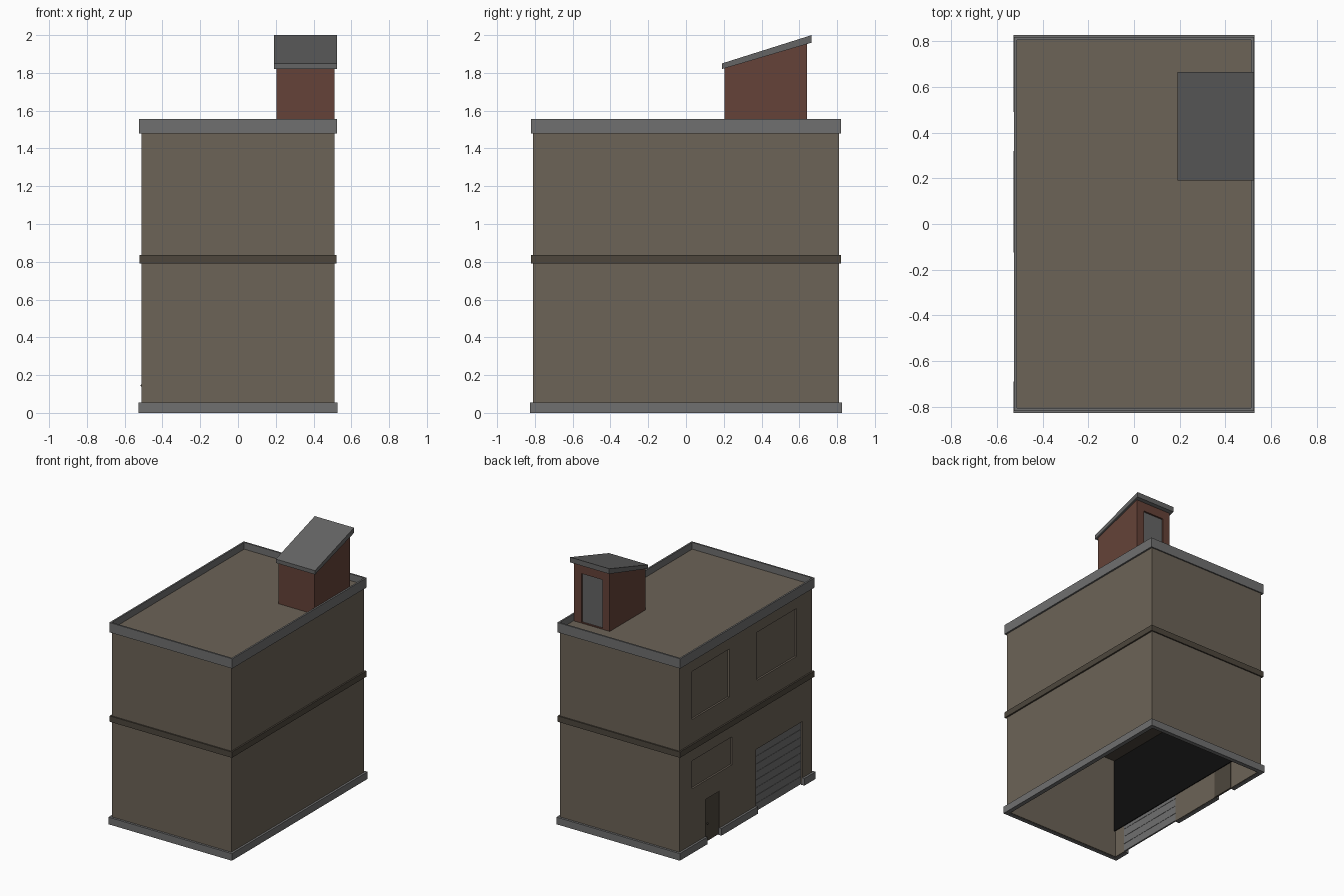
import bpy, bmesh

if "Cube" in bpy.data.objects:
    bpy.data.objects.remove(bpy.data.objects["Cube"])


def mat(name, r, g, b):
    m = bpy.data.materials.new(name)
    m.diffuse_color = (r, g, b, 1)
    m.use_nodes = True
    m.node_tree.nodes["Principled BSDF"].inputs["Base Color"].default_value = m.diffuse_color
    return m


PLASTER = mat("plaster", 0.15, 0.125, 0.095)
TRIM = mat("trim_brown", 0.075, 0.062, 0.046)
GREY = mat("concrete_grey", 0.16, 0.16, 0.16)
BRICK = mat("brick_red", 0.13, 0.055, 0.04)
STEEL = mat("roof_grey", 0.13, 0.13, 0.13)
BLACK = mat("dark_interior", 0.004, 0.004, 0.004)


def make(name, bm, material=None):
    bmesh.ops.recalc_face_normals(bm, faces=bm.faces)
    me = bpy.data.meshes.new(name)
    bm.to_mesh(me)
    bm.free()
    ob = bpy.data.objects.new(name, me)
    bpy.context.collection.objects.link(ob)
    if material:
        me.materials.append(material)
    return ob


def extrude_x(name, yz, x0, x1, material=None):
    """Prism: a profile in the YZ plane swept along x."""
    bm = bmesh.new()
    a = [bm.verts.new((x0, y, z)) for y, z in yz]
    b = [bm.verts.new((x1, y, z)) for y, z in yz]
    bm.faces.new(a)
    bm.faces.new(b)
    for i in range(len(yz)):
        j = (i + 1) % len(yz)
        bm.faces.new((a[i], a[j], b[j], b[i]))
    return make(name, bm, material)


def box(name, x, y, z, material=None):
    return extrude_x(name, [(y[0], z[0]), (y[1], z[0]), (y[1], z[1]), (y[0], z[1])],
                     x[0], x[1], material)


def ring(name, outer, inner, z, material):
    """Rectangular frame around the building, given half sizes."""
    bm = bmesh.new()
    loops = [[bm.verts.new((sx * h[0], sy * h[1], zz))
              for sx, sy in ((-1, -1), (1, -1), (1, 1), (-1, 1))]
             for h, zz in ((outer, z[0]), (outer, z[1]), (inner, z[1]), (inner, z[0]))]
    for k in range(4):
        p, q = loops[k], loops[(k + 1) % 4]
        for i in range(4):
            j = (i + 1) % 4
            bm.faces.new((p[i], p[j], q[j], q[i]))
    return make(name, bm, material)


def cut(ob, cutter):
    cutter.hide_render = True
    cutter.hide_viewport = True
    m = ob.modifiers.new("opening", 'BOOLEAN')
    m.operation = 'DIFFERENCE'
    m.solver = 'EXACT'
    m.object = cutter


# Main shell, plinth, floor band, roof and parapet
walls = ring("walls", (0.51, 0.81), (0.49, 0.79), (0.003, 1.49), PLASTER)
plinth = ring("plinth", (0.527, 0.827), (0.497, 0.797), (0, 0.055), GREY)
box("floor_band", (-0.522, 0.522), (-0.82, 0.82), (0.79, 0.835), TRIM)
box("roof_deck", (-0.515, 0.515), (-0.812, 0.812), (1.485, 1.503), PLASTER)
ring("parapet", (0.525, 0.82), (0.512, 0.807), (1.48, 1.555), GREY)

# Openings on the left side: y range, z range
DOOR, GARAGE = ((0.32, 0.49), (-0.05, 0.34)), ((-0.69, -0.125), (-0.05, 0.49))
WINDOWS = {
    "ground_window": ((0.165, 0.655), (0.485, 0.70)),
    "upper_window_back": ((0.20, 0.655), (1.02, 1.39)),
    "upper_window_front": ((-0.62, -0.14), (1.02, 1.39)),
}
for name, (y, z) in (("door", DOOR), ("garage", GARAGE)):
    c = box(name + "_cutter", (-0.6, -0.45), y, z)
    cut(walls, c)
    cut(plinth, c)
for name, (y, z) in WINDOWS.items():
    cut(walls, box(name + "_cutter", (-0.6, -0.45), y, z))
    box(name, (-0.496, -0.488), (y[0] - .005, y[1] + .005), (z[0] - .005, z[1] + .005), PLASTER)

# Entrance door with knob
box("entrance_door", (-0.502, -0.488), (0.315, 0.495), (0.005, 0.345), TRIM)
bm = bmesh.new()
bmesh.ops.create_uvsphere(bm, u_segments=10, v_segments=6, radius=0.007)
bmesh.ops.translate(bm, verts=bm.verts, vec=(-0.509, 0.465, 0.145))
make("door_knob", bm, TRIM)

# Sectional garage door
n = 8
h = 0.485 / n
for i in range(n):
    box(f"garage_slat_{i + 1}", (-0.5, -0.488), (-0.695, -0.12),
        (0.006 + i * h, 0.004 + (i + 1) * h), GREY)

# Dark panel behind the facade
box("dark_backing", (-0.484, -0.478), (-0.79, 0.79), (0.21, 0.79), BLACK)

# Rooftop stair house with a sloped roof
house = extrude_x("stair_house",
                  [(0.205, 1.5), (0.64, 1.5), (0.64, 1.965), (0.205, 1.83)],
                  0.203, 0.51, BRICK)
cut(house, box("stair_door_cutter", (0.265, 0.445), (0.625, 0.7), (1.508, 1.885)))
box("stair_door", (0.262, 0.448), (0.615, 0.627), (1.506, 1.888), STEEL)
extrude_x("stair_house_roof",
          [(0.19, 1.82), (0.665, 1.96), (0.665, 2.0), (0.19, 1.85)],
          0.19, 0.525, STEEL)
